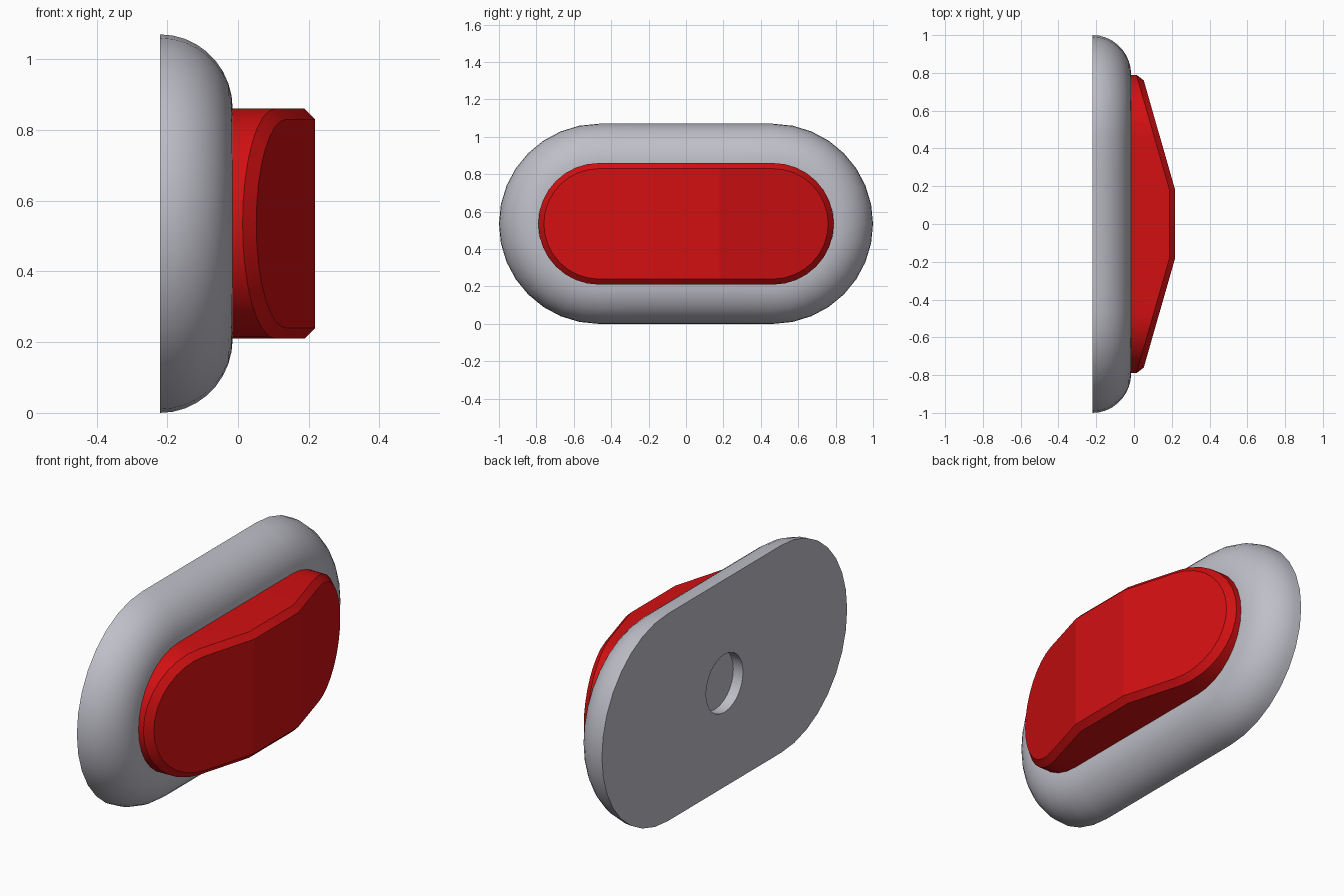
import bpy, bmesh, math

if "Cube" in bpy.data.objects:
    bpy.data.objects.remove(bpy.data.objects["Cube"])

MID_Z = 0.535      # height of the centre line
STRAIGHT = 0.465   # half length of the straight edges
SEGS = 16          # sides in each rounded end


def material(name, rgb):
    mat = bpy.data.materials.new(name)
    mat.use_nodes = True
    mat.diffuse_color = (*rgb, 1)
    mat.node_tree.nodes["Principled BSDF"].inputs["Base Color"].default_value = (*rgb, 1)
    return mat


def stadium(radius, splits):
    """Outline of a rounded bar as (y, z) points, with extra points on its straights."""
    pts = []
    for side in (1, -1):
        for i in range(SEGS + 1):
            a = math.pi * (i / SEGS - 0.5)
            pts.append((side * (STRAIGHT + radius * math.cos(a)), side * radius * math.sin(a)))
        pts += [(side * y, side * radius) for y in splits]
    return pts


def add_ring(bm, outline, depth):
    return [bm.verts.new((depth(y), y, z + MID_Z)) for y, z in outline]


def loft(bm, rings):
    for a, b in zip(rings, rings[1:]):
        for i in range(len(a)):
            j = (i + 1) % len(a)
            bm.faces.new((a[i], a[j], b[j], b[i]))


def finish(bm, name, mat, angle):
    bmesh.ops.recalc_face_normals(bm, faces=bm.faces)
    mesh = bpy.data.meshes.new(name)
    bm.to_mesh(mesh)
    bm.free()
    mesh.materials.append(mat)
    obj = bpy.data.objects.new(name, mesh)
    bpy.context.collection.objects.link(obj)
    bpy.ops.object.select_all(action="DESELECT")
    obj.select_set(True)
    bpy.context.view_layer.objects.active = obj
    bpy.ops.object.shade_smooth_by_angle(angle=math.radians(angle))
    return obj


grey = material("light grey", (0.52, 0.52, 0.58))
red = material("red", (0.65, 0.005, 0.006))

# Base plate: round hole floor, hole wall, flat back, then a rounded rim to the front
BACK = -0.22
splits = [0.3, 0.15, 0, -0.15, -0.3]
outer = stadium(MID_Z, splits)
hole = [(0.15 * y / math.hypot(y, z), 0.15 * z / math.hypot(y, z)) for y, z in outer]
bm = bmesh.new()
rings = [add_ring(bm, hole, lambda y: BACK + 0.055), add_ring(bm, hole, lambda y: BACK)]
STEPS = 9
for i in range(STEPS + 1):
    t = math.pi / 2 * i / STEPS
    x = BACK + 0.205 * math.sin(t)
    rings.append(add_ring(bm, stadium(MID_Z - 0.21 * (1 - math.cos(t)), splits), lambda y: x))
loft(bm, rings)
bm.faces.new(rings[0])
bm.faces.new(rings[-1])
finish(bm, "base_plate", grey, 40)

# Reflector: rounded bar with a flat middle, sloping ends and a chamfered edge
RIDGE = 0.18
CHAMFER = 0.03


def crown(y):
    return 0.218 - 0.287 * max(0, abs(y) - RIDGE)


bm = bmesh.new()
wide = stadium(0.325, [RIDGE, -RIDGE])
narrow = stadium(0.325 - CHAMFER, [RIDGE, -RIDGE])
rings = [add_ring(bm, wide, lambda y: -0.03),
         add_ring(bm, wide, lambda y: crown(y) - CHAMFER),
         add_ring(bm, narrow, crown)]
loft(bm, rings)
bm.faces.new(rings[0])
top = rings[-1]
half = SEGS + 3
bm.faces.new((top[half - 2], top[half - 1], top[-2], top[-1]))        # flat middle
bm.faces.new([top[-1]] + top[:half - 1])                              # left slope
bm.faces.new(top[half - 1:-1])                                        # right slope
finish(bm, "reflector", red, 14)
